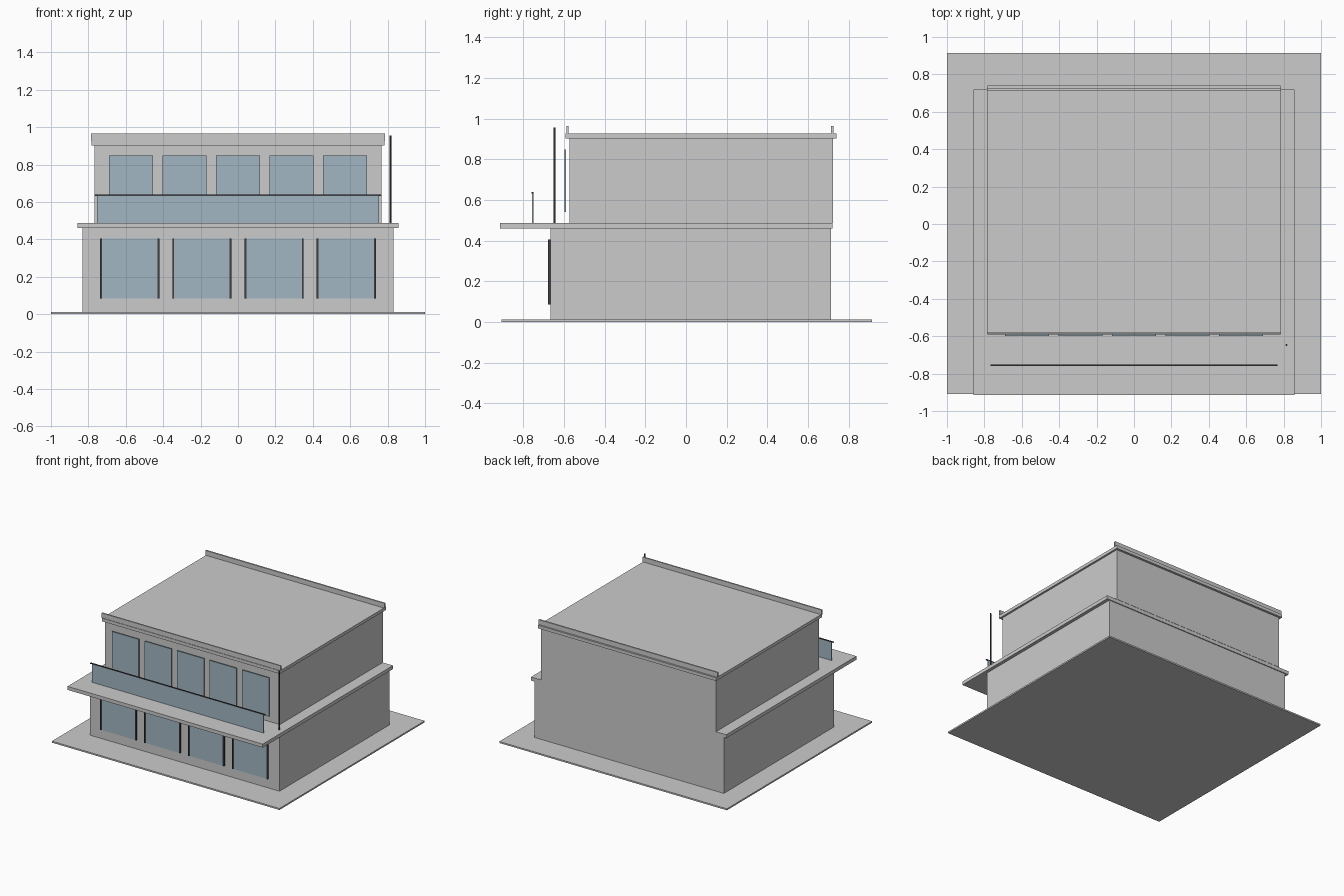
import bpy, bmesh

if "Cube" in bpy.data.objects:
    bpy.data.objects.remove(bpy.data.objects["Cube"])


def material(name, color):
    m = bpy.data.materials.new(name)
    m.diffuse_color = color
    m.use_nodes = True
    m.node_tree.nodes["Principled BSDF"].inputs["Base Color"].default_value = m.diffuse_color
    return m


GLASS = material("blue_glass", (0.36, 0.47, 0.54, 1))
DARK = material("dark_metal", (0.05, 0.05, 0.06, 1))


def box(name, x, y, z, mat=None):
    """Box from (min, max) pairs on each axis."""
    bm = bmesh.new()
    bmesh.ops.create_cube(bm, size=1)
    for v in bm.verts:
        v.co = [r[0] if c < 0 else r[1] for c, r in zip(v.co, (x, y, z))]
    me = bpy.data.meshes.new(name)
    bm.to_mesh(me)
    bm.free()
    ob = bpy.data.objects.new(name, me)
    bpy.context.collection.objects.link(ob)
    if mat:
        me.materials.append(mat)
    return ob


# Main masses
box("ground_slab", (-1, 1), (-0.908, 0.915), (0, 0.012))
box("lower_storey", (-0.832, 0.832), (-0.667, 0.713), (0.012, 0.46))
box("terrace_slab", (-0.858, 0.858), (-0.915, 0.72), (0.46, 0.488))
box("upper_storey", (-0.768, 0.768), (-0.572, 0.722), (0.488, 0.902))
box("roof_slab", (-0.783, 0.783), (-0.592, 0.74), (0.902, 0.927))

# Roof parapets at front and back
box("parapet_front", (-0.787, 0.787), (-0.588, -0.577), (0.927, 0.965))
box("parapet_back", (-0.787, 0.787), (0.714, 0.726), (0.927, 0.965))

# Lower windows with dark side bars
for i in range(4):
    cx = (i - 1.5) * 0.386
    box("lower_window", (cx - 0.157, cx + 0.157), (-0.675, -0.667), (0.085, 0.405), GLASS)
    for s in (-1, 1):
        bx = cx + s * 0.153
        box("window_side_bar", (bx - 0.005, bx + 0.005), (-0.679, -0.667), (0.085, 0.405), DARK)

# Upper windows, standing just in front of the wall
for i in range(5):
    cx = (i - 2) * 0.286
    box("upper_window", (cx - 0.118, cx + 0.118), (-0.598, -0.59), (0.54, 0.848), GLASS)

# Terrace balustrade: glass panel and handrail
box("balustrade_glass", (-0.754, 0.754), (-0.757, -0.751), (0.488, 0.632), GLASS)
box("handrail", (-0.768, 0.768), (-0.759, -0.75), (0.632, 0.639), DARK)

# Slim mast on the terrace corner
bpy.ops.mesh.primitive_cylinder_add(vertices=12, radius=0.005, depth=0.468,
                                    location=(0.815, -0.647, 0.722))
mast = bpy.context.object
mast.name = "mast"
mast.data.materials.append(DARK)
bpy.ops.object.shade_smooth_by_angle()
